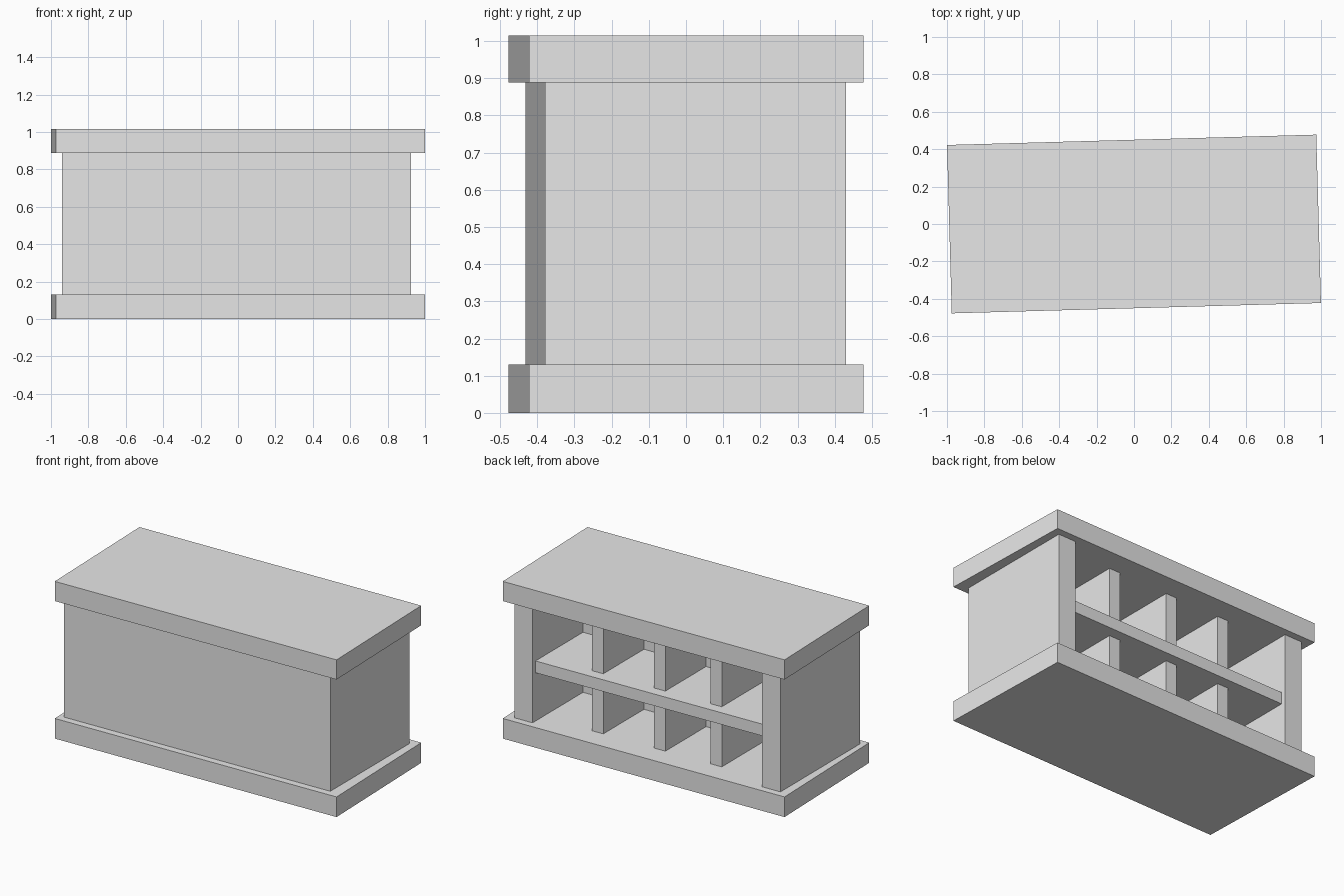
import bpy
import bmesh
from mathutils import Matrix, Vector

old = bpy.data.objects.get("Cube")
if old:
    bpy.data.objects.remove(old, do_unlink=True)

GREY = (0.8, 0.8, 0.8, 1)
grey = bpy.data.materials.new("plain_grey")
grey.use_nodes = True
grey.diffuse_color = GREY
grey.node_tree.nodes["Principled BSDF"].inputs["Base Color"].default_value = GREY

SKEW = 0.028  # the long direction drifts slightly towards the back
TURN = Matrix(((1, -SKEW, 0), (SKEW, 1, 0), (0, 0, 1))).to_4x4()
SHEAR = Matrix(((1, 0, 0), (SKEW, 1, 0), (0, 0, 1))).to_4x4()


def box(name, x, y, z, slant=SHEAR):
    """Block spanning the given x, y and z ranges, then slanted."""
    size = Vector((x[1] - x[0], y[1] - y[0], z[1] - z[0]))
    centre = Vector((sum(x), sum(y), sum(z))) / 2
    bm = bmesh.new()
    bmesh.ops.create_cube(bm, size=1)
    bm.transform(slant @ Matrix.Translation(centre) @ Matrix.Diagonal(size).to_4x4())
    mesh = bpy.data.meshes.new(name)
    bm.to_mesh(mesh)
    bm.free()
    mesh.materials.append(grey)
    obj = bpy.data.objects.new(name, mesh)
    bpy.context.collection.objects.link(obj)


LOW, HIGH, TOP = 0.13, 0.888, 1.015
RIGHT, LEFT = -0.94, 0.925
WALL = 0.128
FRONT, INNER, BACK = -0.405, -0.11, 0.405
inside = (RIGHT + WALL, LEFT - WALL)

# Base and counter slabs
box("base_slab", (-0.987, 0.987), (-0.45, 0.45), (0, LOW), TURN)
box("counter_top", (-0.987, 0.987), (-0.45, 0.45), (HIGH, TOP), TURN)

# Side walls and thick front
box("right_wall", (RIGHT, inside[0]), (FRONT, BACK), (LOW, HIGH))
box("left_wall", (inside[1], LEFT), (FRONT, BACK), (LOW, HIGH))
box("front_wall", inside, (FRONT, INNER), (LOW, HIGH))

# Shelf open to the back
SHELF = (0.442, 0.518)
box("shelf", inside, (INNER, BACK - 0.03), SHELF)

# Dividers below and above the shelf
for level, z in (("lower", (LOW, SHELF[0])), ("upper", (SHELF[1], HIGH))):
    for i, x in enumerate((-0.42, -0.025, 0.41)):
        box(f"{level}_divider_{i + 1}", (x - 0.04, x + 0.04), (INNER, BACK - 0.1), z)
